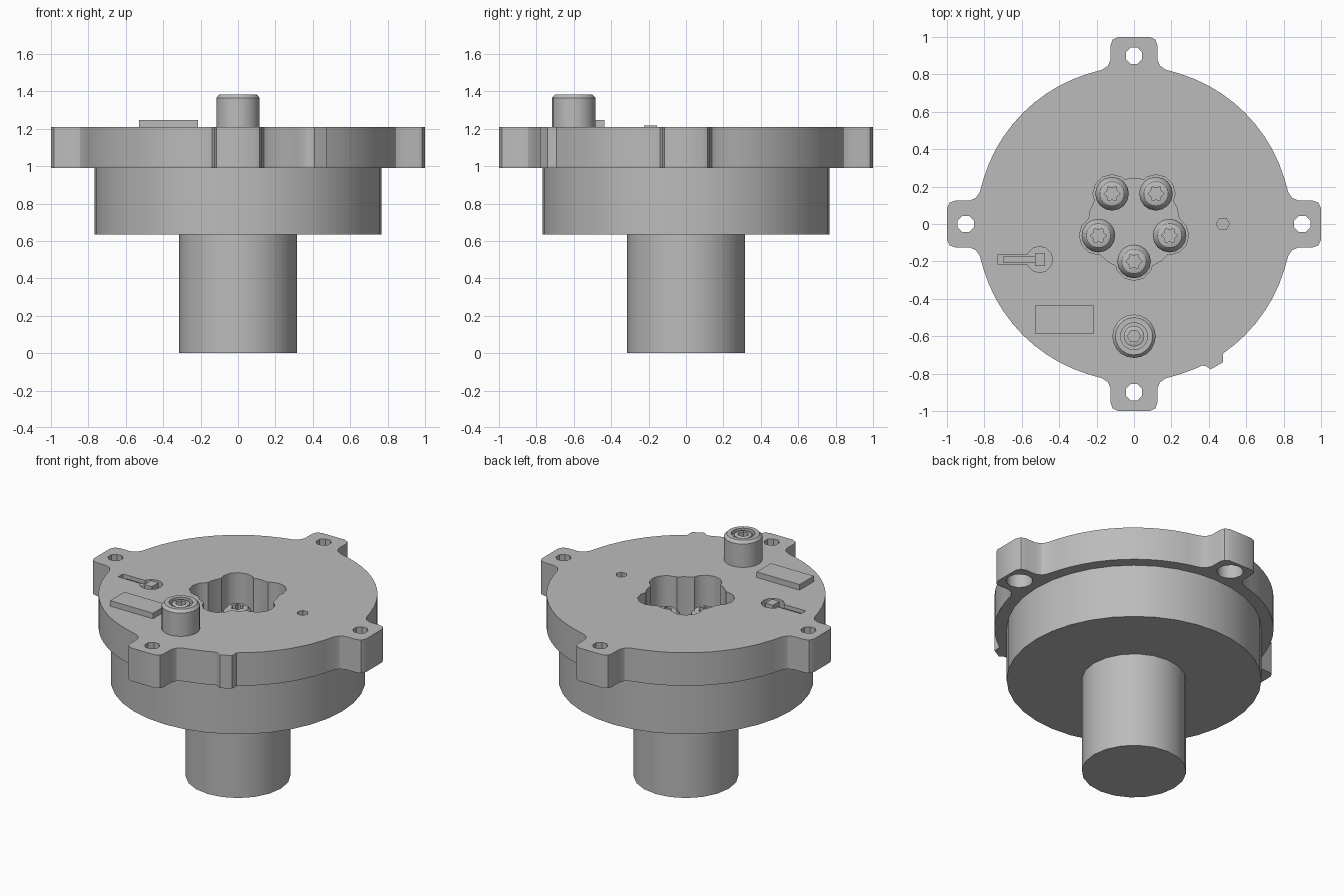
import bpy
from math import sin, cos, pi, radians, tau

cube = bpy.data.objects.get("Cube")
if cube:
    bpy.data.objects.remove(cube, do_unlink=True)

grey = bpy.data.materials.new("plain_grey")
grey.use_nodes = True
COLOUR = (0.5, 0.5, 0.5, 1)
grey.diffuse_color = COLOUR
grey.node_tree.nodes["Principled BSDF"].inputs["Base Color"].default_value = COLOUR

TOP, UNDER, FLOOR = 1.21, 0.99, 0.93


def stack(name, rings):
    """Closed solid from matching rings of points, capped at both ends."""
    n = len(rings[0])
    faces = [tuple(reversed(range(n)))]
    for k in range(len(rings) - 1):
        for i in range(n):
            a, b = k * n + i, k * n + (i + 1) % n
            faces.append((a, b, b + n, a + n))
    faces.append(tuple(range((len(rings) - 1) * n, len(rings) * n)))
    mesh = bpy.data.meshes.new(name)
    mesh.from_pydata([p for ring in rings for p in ring], [], faces)
    mesh.materials.append(grey)
    ob = bpy.data.objects.new(name, mesh)
    bpy.context.collection.objects.link(ob)
    return ob


def prism(name, outline, z0, z1):
    return stack(name, [[(x, y, z) for x, y in outline] for z in (z0, z1)])


def circle(r, n, x=0, y=0, turn=0):
    return [(x + r * cos(turn + tau * i / n), y + r * sin(turn + tau * i / n))
            for i in range(n)]


def lathe(name, profile, n, x=0, y=0):
    return stack(name, [[(px, py, z) for px, py in circle(r, n, x, y)]
                        for r, z in profile])


def rect(x0, x1, y0, y1):
    return [(x0, y0), (x1, y0), (x1, y1), (x0, y1)]


def cut(ob, cutter):
    mod = ob.modifiers.new("cut", 'BOOLEAN')
    mod.operation, mod.solver, mod.object = 'DIFFERENCE', 'EXACT', cutter
    bpy.context.view_layer.objects.active = ob
    bpy.ops.object.modifier_apply(modifier=mod.name)
    bpy.data.objects.remove(cutter, do_unlink=True)


def smooth(ob):
    bpy.ops.object.select_all(action='DESELECT')
    ob.select_set(True)
    bpy.context.view_layer.objects.active = ob
    bpy.ops.object.shade_smooth_by_angle(angle=radians(32))


# Flange outline: four quarter arcs, each led by a rounded lug
half_lug = [(0.825, 0.17), (0.845, 0.14), (0.88, 0.125), (0.955, 0.125),
            (0.985, 0.115), (1.0, 0.085)]
lug = [(x, -y) for x, y in half_lug] + half_lug[::-1]
outline = []
for q in range(4):
    c, s = cos(q * pi / 2), sin(q * pi / 2)
    outline += [(x * c - y * s, x * s + y * c) for x, y in lug]
    for i in range(1, 12):
        deg = 11.6 + i * 66.8 / 12
        # Small locating nub on the front left of the rim
        if q == 3 and i in (3, 4, 5, 6, 7, 8):
            if i == 3:
                outline += [(0.84 * cos(radians(a)), 0.84 * sin(radians(a)))
                            for a in (-73, -68)]
                outline += [(0.365, -0.757), (0.385, -0.76), (0.41, -0.777),
                            (0.475, -0.74), (0.475, -0.693)]
                outline += [(0.84 * cos(radians(a)), 0.84 * sin(radians(a)))
                            for a in (-50, -45, -39, -33)]
            continue
        if q == 3 and i < 9:
            continue
        outline.append((0.84 * cos(radians(deg + q * 90)),
                        0.84 * sin(radians(deg + q * 90))))
flange = prism("mounting_flange", outline, UNDER, TOP)
body = lathe("main_body", [(0.767, 0.635), (0.767, UNDER)], 36)
shaft = lathe("lower_shaft", [(0.315, 0), (0.315, 0.64)], 20)

# Mounting holes, wider on the underside
for q in range(4):
    x, y = 0.9 * cos(q * pi / 2), 0.9 * sin(q * pi / 2)
    cut(flange, prism("hole", circle(0.047, 8, x, y, pi / 8), 0.9, 1.3))
    cut(flange, prism("counterbore", circle(0.08, 12, x, y), 0.9, 1.08))

# Lobed recess in the middle, with five bolts inside
bolts = [(0.2 * cos(a), 0.2 * sin(a))
         for a in (-pi / 2 + tau * i / 5 for i in range(5))]
for ob in (flange, body):
    cut(ob, prism("well", circle(0.245, 20, turn=0.05), FLOOR, 1.3))
    for x, y in bolts:
        cut(ob, prism("lobe", circle(0.102, 12, x, y), FLOOR, 1.3))

for i, (x, y) in enumerate(bolts):
    bolt = lathe(f"bolt_{i + 1}", [(0.09, FLOOR - 0.01), (0.09, 0.98), (0.083, 1.005),
                                   (0.065, 1.025), (0.045, 1.03)], 16, x, y)
    star = [(x + r * cos(tau * k / 12), y + r * sin(tau * k / 12))
            for k, r in enumerate((0.044, 0.03) * 6)]
    cut(bolt, prism("star", star, 0.99, 1.1))
    smooth(bolt)

# Sensor slot with a small catch, and a pin hole
cut(flange, prism("slot", rect(-0.73, -0.5, -0.215, -0.165), 1.16, 1.3))
cut(flange, prism("round_slot", circle(0.07, 12, -0.505, -0.19), 1.16, 1.3))
cut(flange, prism("pin_hole", circle(0.035, 6, 0.475, 0), 1.1, 1.3))
prism("slot_catch", rect(-0.53, -0.475, -0.225, -0.155), 1.15, 1.216)
prism("slot_bar", rect(-0.7, -0.53, -0.205, -0.175), 1.15, 1.19)

# Raised plate and the upright stud
prism("raised_plate", rect(-0.53, -0.215, -0.585, -0.435), TOP - 0.01, 1.247)
stud = lathe("upright_stud", [(0.116, TOP - 0.01), (0.116, 1.365), (0.1, 1.383),
                              (0.072, 1.383), (0.072, 1.355), (0.055, 1.355),
                              (0.055, 1.375), (0.05, 1.378)], 20, 0, -0.6)
cut(stud, prism("hex", circle(0.034, 6, 0, -0.6), 1.31, 1.45))

for ob in (flange, body, shaft, stud):
    smooth(ob)
